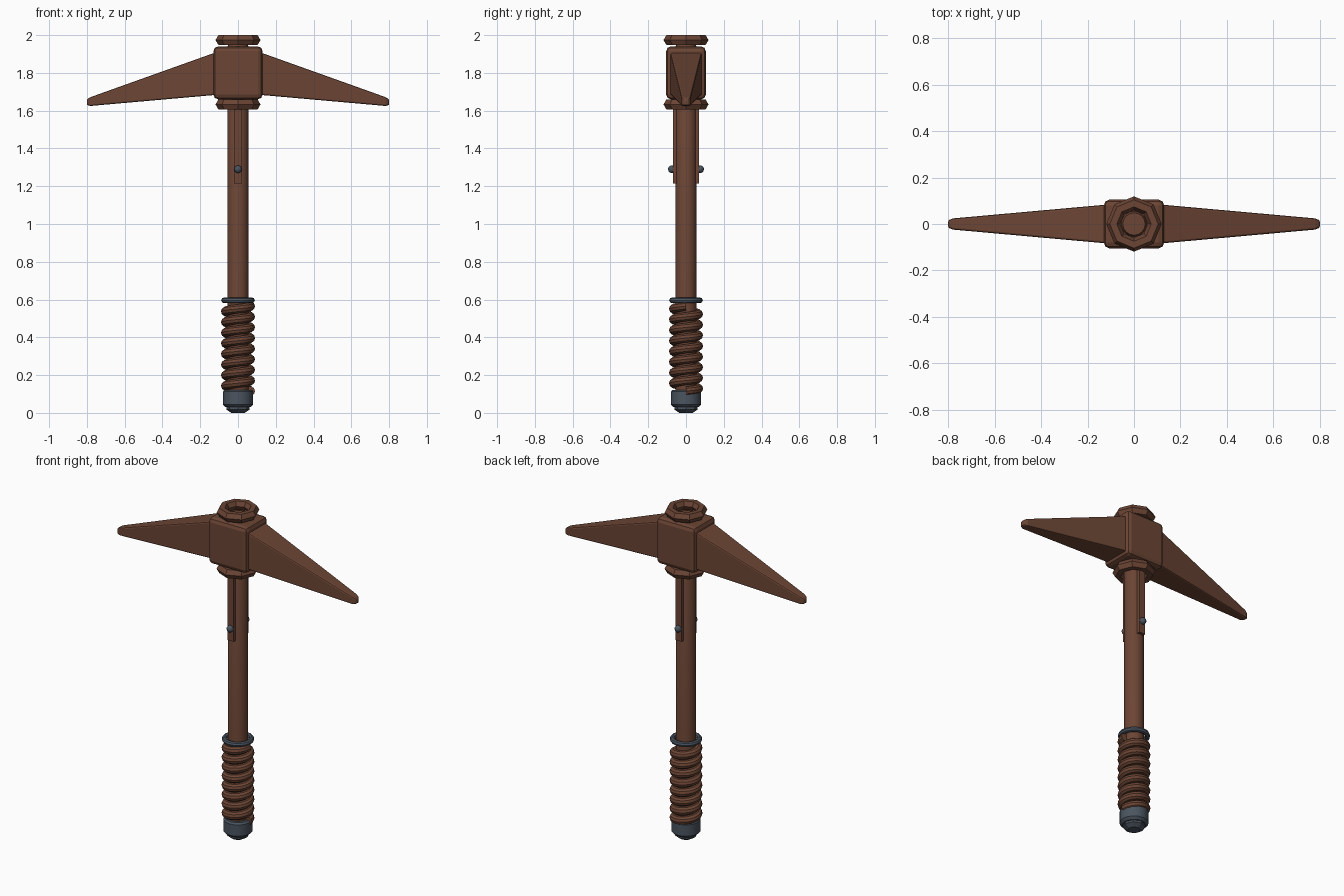
import bpy, bmesh, math
from mathutils import Vector

if "Cube" in bpy.data.objects:
    bpy.data.objects.remove(bpy.data.objects["Cube"])


def material(name, rgb):
    m = bpy.data.materials.new(name)
    m.use_nodes = True
    m.diffuse_color = (*rgb, 1)
    m.node_tree.nodes["Principled BSDF"].inputs["Base Color"].default_value = (*rgb, 1)
    return m


BROWN = material("warm brown", (0.15, 0.06, 0.035))
STEEL = material("dark steel", (0.07, 0.089, 0.115))


def finish(name, bm, mat, bevel=0, smooth=False):
    """Turn a bmesh into a named object, optionally bevelled and smoothed."""
    bmesh.ops.recalc_face_normals(bm, faces=bm.faces)
    mesh = bpy.data.meshes.new(name)
    bm.to_mesh(mesh)
    bm.free()
    ob = bpy.data.objects.new(name, mesh)
    bpy.context.collection.objects.link(ob)
    mesh.materials.append(mat)
    if bevel:
        mod = ob.modifiers.new("edge bevel", 'BEVEL')
        mod.width, mod.segments = bevel, 2
    if smooth:
        bpy.ops.object.select_all(action='DESELECT')
        ob.select_set(True)
        bpy.context.view_layer.objects.active = ob
        bpy.ops.object.shade_smooth_by_angle(angle=math.radians(35))
    return ob


def loft(name, rings, mat, closed=False, **kw):
    """Skin a list of point rings; cap the ends unless closed."""
    bm = bmesh.new()
    vs = [[bm.verts.new(p) for p in ring] for ring in rings]
    n = len(vs[0])
    pairs = list(zip(vs, vs[1:])) + ([(vs[-1], vs[0])] if closed else [])
    for a, b in pairs:
        for i in range(n):
            j = (i + 1) % n
            bm.faces.new((a[i], a[j], b[j], b[i]))
    if not closed:
        bm.faces.new(vs[0])
        bm.faces.new(vs[-1])
    return finish(name, bm, mat, **kw)


def circle(r, z, n):
    return [(r * math.cos(math.tau * i / n), r * math.sin(math.tau * i / n), z)
            for i in range(n)]


def lathe(name, profile, n, mat, **kw):
    return loft(name, [circle(r, z, n) for r, z in profile], mat, **kw)


def ring(name, major, minor, z, n, m, mat, **kw):
    profile = [(major + minor * math.cos(math.tau * k / m),
                z + minor * math.sin(math.tau * k / m)) for k in range(m)]
    return lathe(name, profile, n, mat, closed=True, **kw)


def box(name, size, centre, mat, bevel=0):
    bm = bmesh.new()
    bmesh.ops.create_cube(bm, size=1)
    for v in bm.verts:
        v.co = Vector(a * b for a, b in zip(v.co, size)) + Vector(centre)
    return finish(name, bm, mat, bevel=bevel)


# Shaft and head
lathe("shaft", [(0.055, 0.08), (0.055, 1.94), (0.048, 1.955)], 16, BROWN, smooth=True)
box("head_block", (0.26, 0.21, 0.28), (0, 0, 1.8), BROWN, bevel=0.025)
ring("top_collar", 0.089, 0.03, 1.974, 8, 6, BROWN)
ring("lower_collar", 0.089, 0.03, 1.633, 8, 6, BROWN)

# Tapering spikes, mirrored left and right
for side, label in ((1, "left"), (-1, "right")):
    rings = []
    for x, y, low, high in ((0.1, 0.085, 1.685, 1.915), (0.78, 0.024, 1.625, 1.672),
                            (0.8, 0.015, 1.628, 1.66)):
        rings.append([(side * x, -y, low), (side * x, y, low),
                      (side * x, y, high), (side * x, -y, high)])
    loft(label + "_spike", rings, BROWN, bevel=0.008)

# Reinforcing straps and rivets, front and back
for side, label in ((-1, "front"), (1, "back")):
    box(label + "_strap", (0.04, 0.03, 0.4), (0, side * 0.055, 1.415), BROWN)
    bm = bmesh.new()
    bmesh.ops.create_uvsphere(bm, u_segments=12, v_segments=8, radius=0.02)
    bmesh.ops.translate(bm, verts=bm.verts, vec=(0, side * 0.075, 1.29))
    finish(label + "_rivet", bm, STEEL, smooth=True)

# Coiled grip wrap
turns, steps, tube, radius = 8, 24, 0.025, 0.065
rings = []
for i in range(turns * steps + 1):
    a = math.tau * i / steps
    z = 0.115 + 0.45 * i / (turns * steps)
    out = Vector((math.cos(a), math.sin(a), 0))
    rings.append([out * (radius + tube * math.cos(math.tau * k / 10))
                  + Vector((0, 0, z + tube * math.sin(math.tau * k / 10)))
                  for k in range(10)])
loft("grip_wrap", rings, BROWN, smooth=True)

# Steel fittings
ring("grip_ring", 0.074, 0.015, 0.596, 16, 8, STEEL, smooth=True)
lathe("pommel", [(0.066, 0.03), (0.08, 0.044), (0.08, 0.112), (0.072, 0.122)],
      16, STEEL, smooth=True)
lathe("pommel_nut", [(0.035, 0.0), (0.062, 0.018), (0.062, 0.04)], 8, STEEL)
